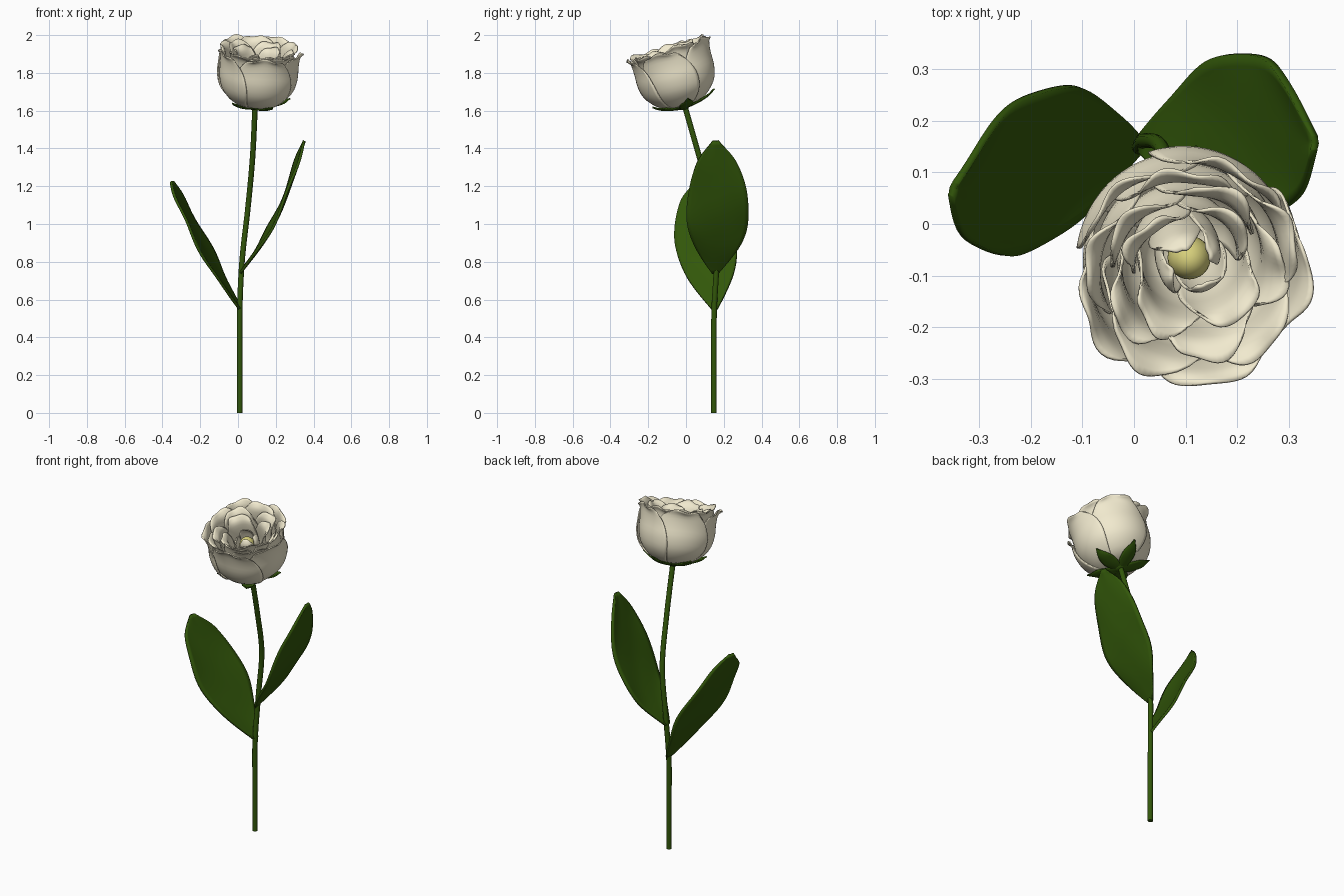
import bpy, math, random
from mathutils import Vector, Matrix

if "Cube" in bpy.data.objects:
    bpy.data.objects.remove(bpy.data.objects["Cube"])

random.seed(4)


def material(name, rgb):
    m = bpy.data.materials.new(name)
    m.diffuse_color = (*rgb, 1)
    m.use_nodes = True
    m.node_tree.nodes["Principled BSDF"].inputs["Base Color"].default_value = m.diffuse_color
    return m


GREEN = material("leaf_green", (0.032, 0.095, 0.003))
CREAM = material("petal_cream", (0.88, 0.82, 0.62))
YELLOW = material("heart_yellow", (0.68, 0.63, 0.2))


def spline(pts, t):
    """Smooth curve through evenly spaced control points, t in 0..1."""
    p = [Vector(q) for q in pts]
    p = [2 * p[0] - p[1]] + p + [2 * p[-1] - p[-2]]
    s = min(max(t, 0), 1) * (len(p) - 3)
    i = min(int(s), len(p) - 4)
    f = s - i
    a, b, c, d = p[i:i + 4]
    return 0.5 * (2 * b + (c - a) * f + (2 * a - 5 * b + 4 * c - d) * f * f
                  + (3 * b - a - 3 * c + d) * f ** 3)


def sheet(name, func, nu, nv, thick, mat, matrix=Matrix()):
    """Thickened smooth surface from func(u in -1..1, v in 0..1)."""
    verts = [matrix @ func(2 * i / nu - 1, j / nv) for j in range(nv + 1) for i in range(nu + 1)]
    w = nu + 1
    faces = [(j * w + i, j * w + i + 1, (j + 1) * w + i + 1, (j + 1) * w + i)
             for j in range(nv) for i in range(nu)]
    me = bpy.data.meshes.new(name)
    me.from_pydata(verts, [], faces)
    me.materials.append(mat)
    me.shade_smooth()
    ob = bpy.data.objects.new(name, me)
    bpy.context.collection.objects.link(ob)
    s = ob.modifiers.new("thickness", 'SOLIDIFY')
    s.thickness = thick
    s.offset = 0
    return ob


def blade(name, path, side, widths, cup, wave, thick, matrix=Matrix(), nu=14, nv=32):
    """Leaf shape: midrib path, side direction, half widths along it."""
    side = Vector(side).normalized()
    ph = random.uniform(0, 6)

    def f(u, v):
        p = spline(path, v)
        tan = (spline(path, min(v + .02, 1)) - spline(path, max(v - .02, 0))).normalized()
        nrm = side.cross(tan).normalized()
        if nrm.z < 0:
            nrm = -nrm
        w = spline([(x, 0, 0) for x in widths], v).x
        off = cup * w * u * u + wave * math.sin(v * 13 + ph + 1.5 * u) * abs(u) ** 1.5 * min(1, v * 3)
        w *= 1 + wave * 2 * math.sin(v * 17 + ph + u)
        return p + side * w * u + nrm * off
    return sheet(name, f, nu, nv, thick, GREEN, matrix)


# stem
path = [(.009, .148, 0), (.009, .148, .27), (.009, .149, .54), (.022, .162, .81),
        (.052, .15, 1.08), (.077, .072, 1.35), (.091, -.008, 1.63)]
cu = bpy.data.curves.new("stem", 'CURVE')
cu.dimensions = '3D'
cu.bevel_depth = .0145
cu.bevel_resolution = 4
cu.use_fill_caps = True
sp = cu.splines.new('POLY')
sp.points.add(40)
for k, pt in enumerate(sp.points):
    pt.co = (*spline(path, k / 40), 1)
sp.use_smooth = True
cu.materials.append(GREEN)
bpy.context.collection.objects.link(bpy.data.objects.new("stem", cu))

# two big leaves
outline = [.016, .075, .125, .155, .165, .156, .13, .09, .014]
blade("right_leaf", [(.012, .155, .74), (.125, .165, .89), (.222, .168, 1.06), (.295, .166, 1.26), (.352, .157, 1.44)],
      (-.05, 1, 0), outline, .06, .006, .014)
blade("left_leaf", [(.01, .15, .55), (-.1, .125, .72), (-.2, .105, .90), (-.285, .085, 1.07), (-.352, .068, 1.225)],
      (.2, 1, 0), outline, .06, .006, .014)

# flower head frame, nodding towards the front
HEAD = Matrix.Translation((.093, -.01, 1.62)) @ Matrix.Rotation(math.radians(16), 4, 'X') \
    @ Matrix.Rotation(math.radians(4), 4, 'Y')

# sepals
for k in range(5):
    m = HEAD @ Matrix.Rotation(math.radians(k * 72 + 10), 4, 'Z')
    blade(f"sepal_{k + 1}", [(.005, 0, -.008), (.06, 0, 0), (.11, 0, .012), (.15, 0, .028), (.182, 0, .05)],
          (0, 1, 0), [.018, .036, .038, .022, .001], .2, .002, .007, m, 8, 12)


def ball(name, radius, loc, scale, mat):
    bpy.ops.mesh.primitive_uv_sphere_add(segments=24, ring_count=14, radius=radius)
    ob = bpy.context.object
    ob.name = name
    ob.matrix_world = HEAD @ Matrix.Translation(loc) @ Matrix.Diagonal((*scale, 1))
    ob.data.materials.append(mat)
    ob.data.shade_smooth()


ball("flower_base", .035, (0, 0, .005), (1, 1, .6), GREEN)
ball("flower_heart", .042, (0, 0, .2), (1, 1, 1.2), YELLOW)


def petal(name, azimuth, half, prof, ruffle, lap):
    ph, tall = random.uniform(0, 6), random.uniform(.97, 1.03)
    flare = random.uniform(.6, 1.2)

    def f(u, v):
        ve = v * (1 - .17 * abs(u) ** 3)                 # rounded top corners
        p = spline(prof, ve)
        r, z = p.x, p.z * tall
        a = azimuth + half * u * (.7 + .36 * math.sin(math.pi * min(1, v * 1.02)) ** .8 - .08 * v ** 5)
        e = ve ** 6
        r += lap * u * min(1, 3 * v) + ruffle * flare * e * (1 + math.sin(4.5 * u + ph))
        z += ruffle * .8 * e * math.sin(6 * u + ph * 1.7)
        return Vector((r * math.cos(a), r * math.sin(a), z))
    sheet(name, f, 18, 18, .006, CREAM, HEAD)


# petal rings: count, start angle, half angle, bulge radius, rim radius, rim height, ruffle
rings = [(5, 275, 46, .205, .220, .325, .010),
         (5, 311, 47, .176, .204, .328, .008),
         (5, 285, 48, .140, .172, .318, .008),
         (4, 320, 56, .102, .132, .300, .007),
         (4, 300, 54, .063, .038, .268, .002)]
for n, (count, start, half, bulge, rim, h, ruf) in enumerate(rings):
    prof = [(.015, 0, .008 + .004 * n), (bulge * .54, 0, .026 + .008 * n), (bulge * .88, 0, h * .28),
            (bulge, 0, h * .51), (bulge, 0, h * .73), (bulge * .8 + rim * .2, 0, h * .91), (rim, 0, h)]
    for k in range(count):
        az = math.radians(start + 360 / count * k + random.uniform(-4, 4))
        petal(f"petal_ring{n + 1}_{k + 1}", az, math.radians(half), prof, ruf, .009)
